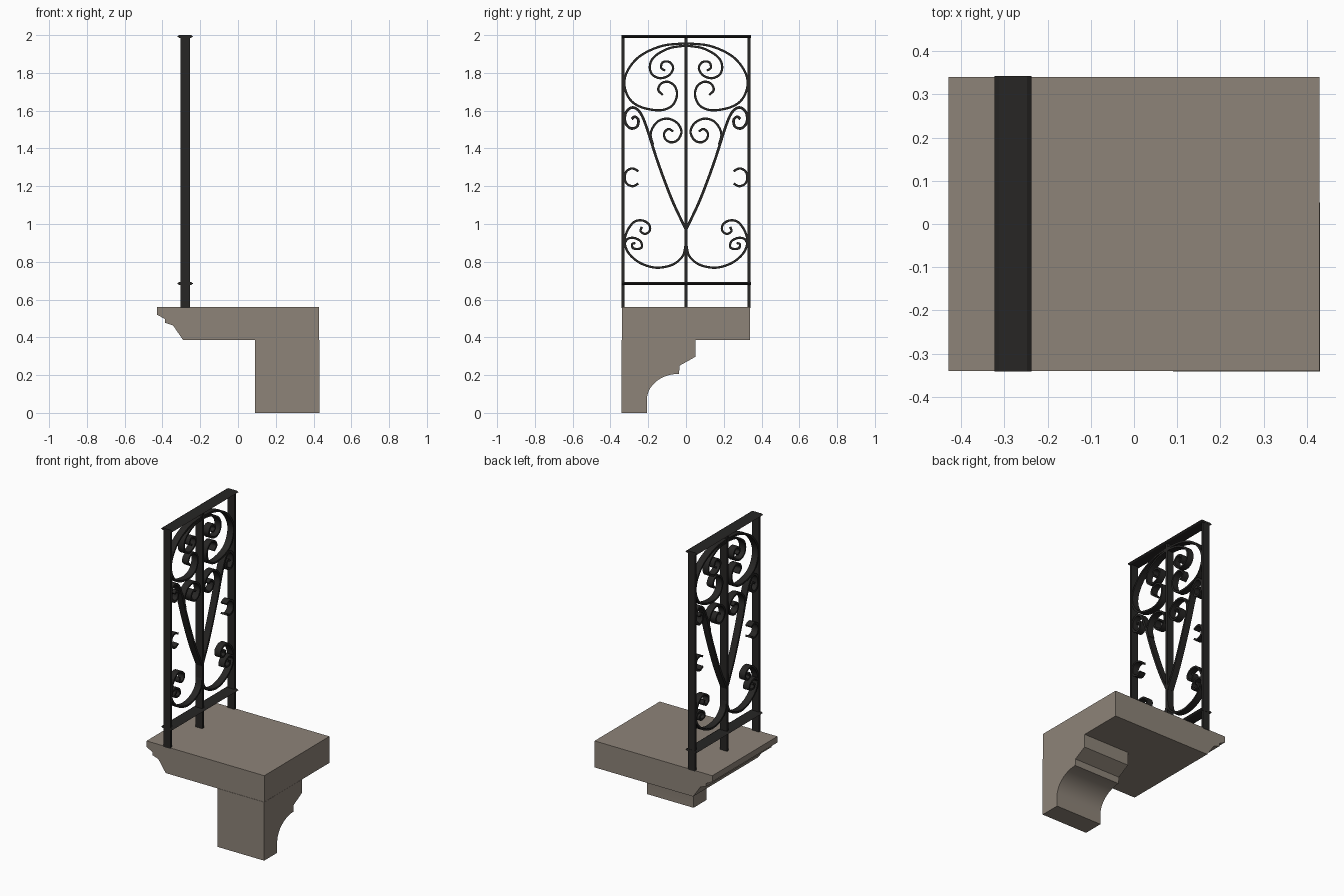
import bpy, bmesh, math
from mathutils import Vector

if "Cube" in bpy.data.objects:
    bpy.data.objects.remove(bpy.data.objects["Cube"])


def material(name, color):
    m = bpy.data.materials.new(name)
    m.diffuse_color = (*color, 1)
    m.use_nodes = True
    m.node_tree.nodes["Principled BSDF"].inputs["Base Color"].default_value = m.diffuse_color
    return m


STONE = material("stone", (0.27, 0.23, 0.19))
IRON = material("iron", (0.02, 0.019, 0.018))
RAIL_X = -0.28


def finish(name, bm, mat, smooth=True):
    bmesh.ops.recalc_face_normals(bm, faces=bm.faces)
    me = bpy.data.meshes.new(name)
    bm.to_mesh(me)
    bm.free()
    me.materials.append(mat)
    ob = bpy.data.objects.new(name, me)
    bpy.context.collection.objects.link(ob)
    if smooth:
        bpy.context.view_layer.objects.active = ob
        ob.select_set(True)
        bpy.ops.object.shade_smooth_by_angle(angle=math.radians(30))
        ob.select_set(False)
    return ob


def extrude(name, outline, direction, mat):
    """Solid made by sweeping a flat outline along a vector."""
    bm = bmesh.new()
    face = bm.faces.new([bm.verts.new(p) for p in outline])
    out = bmesh.ops.extrude_face_region(bm, geom=[face])
    verts = [g for g in out["geom"] if isinstance(g, bmesh.types.BMVert)]
    bmesh.ops.translate(bm, verts=verts, vec=direction)
    return finish(name, bm, mat)


def catmull(points, steps=6):
    pts = [Vector(p) for p in points]
    pts = [2 * pts[0] - pts[1]] + pts + [2 * pts[-1] - pts[-2]]
    res = []
    for a, b, c, d in zip(pts, pts[1:], pts[2:], pts[3:]):
        for i in range(steps):
            t = i / steps
            res.append(0.5 * (2 * b + (c - a) * t + (2 * a - 5 * b + 4 * c - d) * t * t
                              + (3 * b - a - 3 * c + d) * t ** 3))
    return res + [pts[-2]]


def scroll(name, points, thick=0.012, half_width=0.022):
    """Flat iron strip bent along a smooth (y, z) path, mirrored across y."""
    path = catmull(points)
    bm = bmesh.new()
    rings = []
    for i, p in enumerate(path):
        t = (path[min(i + 1, len(path) - 1)] - path[max(i - 1, 0)]).normalized()
        n = Vector((-t.y, t.x)) * thick / 2
        rings.append([bm.verts.new((RAIL_X + sx * half_width, p.x + s * n.x, p.y + s * n.y))
                      for sx, s in ((-1, -1), (1, -1), (1, 1), (-1, 1))])
    for a, b in zip(rings, rings[1:]):
        for k in range(4):
            bm.faces.new((a[k], a[(k + 1) % 4], b[(k + 1) % 4], b[k]))
    bm.faces.new(rings[0])
    bm.faces.new(rings[-1])
    ob = finish(name, bm, IRON)
    mod = ob.modifiers.new("mirror", "MIRROR")
    mod.use_axis = (False, True, False)
    mod.use_mirror_merge = False


# Stone slab with a moulded left edge
slab = [(0.43, 0.56), (-0.43, 0.56), (-0.43, 0.52), (-0.386, 0.497), (-0.386, 0.477),
        (-0.344, 0.463), (-0.29, 0.385), (0.43, 0.385)]
extrude("slab", [(x, -0.34, z) for x, z in slab], (0, 0.68, 0), STONE)

# Corbel with a concave, stepped underside
cove = [(-0.037 - 0.17 * math.cos(a), 0.07 + 0.137 * math.sin(a))
        for a in [math.pi / 2 * i / 10 for i in range(11)]]
corbel = [(-0.342, 0), (-0.207, 0)] + cove + [(-0.034, 0.25), (0.05, 0.297),
                                              (0.05, 0.386), (-0.342, 0.386)]
extrude("corbel", [(0.09, y, z) for y, z in corbel], (0.341, 0, 0), STONE)

# Three flat upright posts
for name, y in (("front_post", -0.334), ("middle_post", 0), ("back_post", 0.334)):
    extrude(name, [(RAIL_X + sx * 0.025, y + sy * 0.008, 0.555)
                   for sx, sy in ((-1, -1), (1, -1), (1, 1), (-1, 1))], (0, 0, 1.435), IRON)

# Top and bottom rails with a flattened section
for name, z in (("top_rail", 1.993), ("bottom_rail", 0.685)):
    section = [(-0.043, 0), (-0.032, 0.007), (0.032, 0.007),
               (0.043, 0), (0.032, -0.007), (-0.032, -0.007)]
    extrude(name, [(RAIL_X + x, -0.342, z + h) for x, h in section], (0, 0.685, 0), IRON)

# Scrollwork, one side each
scroll("top_outer_scroll", [
    (0, 1.957), (0.13, 1.942), (0.245, 1.888), (0.31, 1.81), (0.326, 1.735), (0.297, 1.66),
    (0.235, 1.618), (0.14, 1.602), (0.075, 1.625), (0.048, 1.68), (0.06, 1.73),
    (0.097, 1.753), (0.133, 1.742), (0.147, 1.71), (0.123, 1.683)])
scroll("top_inner_scroll", [
    (0, 1.945), (0.09, 1.93), (0.165, 1.888), (0.191, 1.84), (0.18, 1.793), (0.138, 1.772),
    (0.09, 1.787), (0.068, 1.825), (0.087, 1.857), (0.122, 1.857), (0.132, 1.828), (0.111, 1.812)])
scroll("vee_scroll", [
    (0.003, 0.976), (0.075, 1.13), (0.15, 1.33), (0.208, 1.51), (0.243, 1.59), (0.283, 1.617),
    (0.318, 1.59), (0.322, 1.54), (0.295, 1.507), (0.26, 1.515), (0.252, 1.55),
    (0.27, 1.568), (0.288, 1.556)], 0.014)
scroll("middle_scroll", [
    (0.175, 1.42), (0.187, 1.48), (0.155, 1.538), (0.1, 1.558), (0.047, 1.535), (0.024, 1.49),
    (0.042, 1.447), (0.077, 1.432), (0.108, 1.448), (0.116, 1.48), (0.093, 1.503), (0.068, 1.49)])
scroll("side_hook", [
    (0.252, 1.28), (0.284, 1.294), (0.314, 1.28), (0.325, 1.246), (0.314, 1.214),
    (0.282, 1.2), (0.252, 1.214)])
scroll("bottom_scroll", [
    (0.002, 0.89), (0.015, 0.835), (0.053, 0.795), (0.105, 0.774), (0.17, 0.77), (0.245, 0.795),
    (0.303, 0.845), (0.325, 0.905), (0.31, 0.965), (0.273, 1.012), (0.228, 1.018),
    (0.194, 0.995), (0.193, 0.963), (0.217, 0.947), (0.24, 0.962), (0.234, 0.985)])
scroll("bottom_curl", [
    (0.324, 0.9), (0.308, 0.922), (0.275, 0.926), (0.242, 0.91), (0.233, 0.88), (0.252, 0.868),
    (0.28, 0.872), (0.285, 0.893), (0.268, 0.9)])
